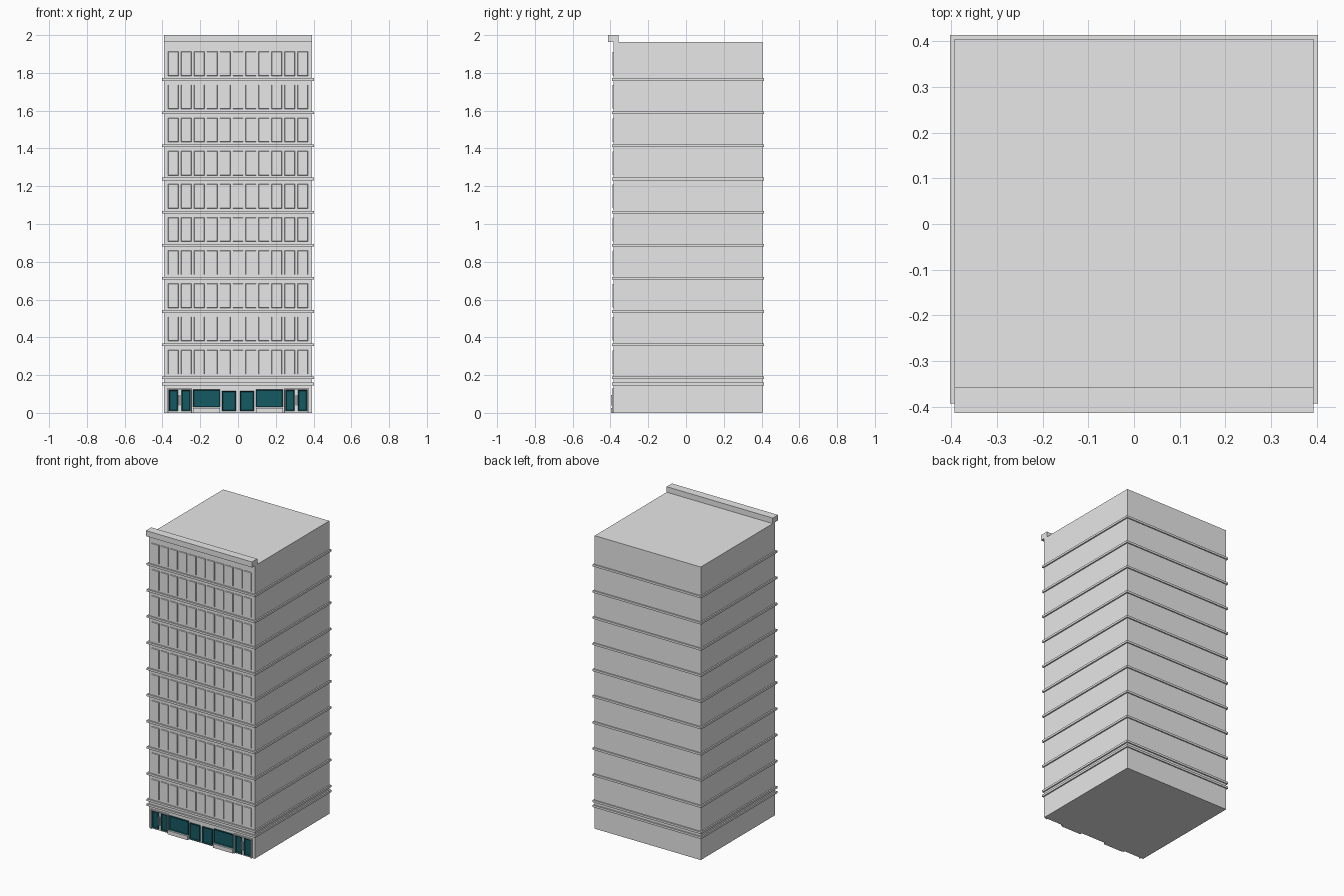
import bpy
import bmesh
from mathutils import Vector

if "Cube" in bpy.data.objects:
    bpy.data.objects.remove(bpy.data.objects["Cube"], do_unlink=True)


def make_material(name, colour):
    mat = bpy.data.materials.new(name)
    mat.use_nodes = True
    mat.diffuse_color = (*colour, 1)
    mat.node_tree.nodes["Principled BSDF"].inputs["Base Color"].default_value = (*colour, 1)
    return mat


CONCRETE = make_material("pale grey concrete", (0.8, 0.8, 0.8))
GLASS = make_material("dark teal glass", (0.007, 0.10, 0.123))

WALL_X = 0.393          # half width of the tower
FRONT, BACK = -0.383, 0.405
ROOF = 1.963
FLOORS, STEP = 10, 0.1755


def add_box(bm, x0, x1, y0, y1, z0, z1):
    """Add an axis-aligned box and return its front face."""
    verts = bmesh.ops.create_cube(bm, size=1)["verts"]
    centre = Vector((x0 + x1, y0 + y1, z0 + z1)) / 2
    for v in verts:
        v.co = Vector((v.co.x * (x1 - x0), v.co.y * (y1 - y0), v.co.z * (z1 - z0))) + centre
    faces = {f for v in verts for f in v.link_faces}
    return min(faces, key=lambda f: f.calc_center_median().y)


def finish(name, bm, mat):
    bmesh.ops.recalc_face_normals(bm, faces=bm.faces)
    mesh = bpy.data.meshes.new(name)
    bm.to_mesh(mesh)
    bm.free()
    mesh.materials.append(mat)
    obj = bpy.data.objects.new(name, mesh)
    bpy.context.scene.collection.objects.link(obj)
    return obj


def box(name, *bounds, mat=CONCRETE):
    bm = bmesh.new()
    add_box(bm, *bounds)
    return finish(name, bm, mat)


def recessed_window(name, x0, x1, z0, z1, proud=0.01):
    """Glass box whose front has a raised rim around a sunken pane."""
    bm = bmesh.new()
    front = add_box(bm, x0, x1, FRONT - proud, FRONT + 0.005, z0, z1)
    bmesh.ops.inset_region(bm, faces=[front], thickness=0.007)
    bmesh.ops.translate(bm, verts=front.verts, vec=(0, 0.005, 0))
    return finish(name, bm, GLASS)


# Tower and front parapet
box("tower", -WALL_X, WALL_X, FRONT, BACK, 0, ROOF)
box("front_parapet", -WALL_X, WALL_X, -0.413, -0.357, ROOF, 2.0)

# Ledges running around the tower at every floor, plus one above the shops
ledge_heights = [0.153] + [0.1855 + i * STEP for i in range(FLOORS)]
for i, z in enumerate(ledge_heights):
    box(f"ledge_{i}", -0.402, 0.402, -0.392, 0.413, z - 0.007, z + 0.007)

# Rows of raised facade panels with chamfered edges
bm = bmesh.new()
for floor in range(FLOORS):
    z0 = 0.203 + floor * STEP
    for column in range(-5, 6):
        x = column * 0.0685
        face = add_box(bm, x - 0.029, x + 0.029, FRONT - 0.005, FRONT + 0.005, z0, z0 + 0.132)
        for v in face.verts:
            v.co.x += 0.003 if v.co.x < x else -0.003
            v.co.z += 0.004 if v.co.z < z0 + 0.06 else -0.004
finish("facade_panels", bm, CONCRETE)

# Ground floor, the same on both sides
for side, s in (("left", 1), ("right", -1)):
    def span(a, b):
        return sorted((s * a, s * b))

    recessed_window(f"{side}_small_window", *span(0.010, 0.084), 0.01, 0.116)
    recessed_window(f"{side}_shop_window", *span(0.094, 0.239), 0.03, 0.123)
    box(f"{side}_shop_sill", *span(0.094, 0.239), -0.398, FRONT, 0, 0.026)

    # Double door with frame, leaves and upright handles
    for part, a, b in (("inner_jamb", 0.243, 0.249), ("outer_jamb", 0.369, 0.375)):
        box(f"{side}_door_{part}", *span(a, b), -0.393, FRONT, 0, 0.13)
    box(f"{side}_door_head", *span(0.249, 0.369), -0.393, FRONT, 0.124, 0.13)
    for leaf, a, b in (("inner", 0.252, 0.299), ("outer", 0.317, 0.366)):
        recessed_window(f"{side}_door_{leaf}_leaf", *span(a, b), 0.01, 0.121, 0.007)
    for handle, x in (("inner", 0.303), ("outer", 0.313)):
        box(f"{side}_door_{handle}_handle", *span(x - 0.002, x + 0.002), -0.397, FRONT, 0.04, 0.095)
